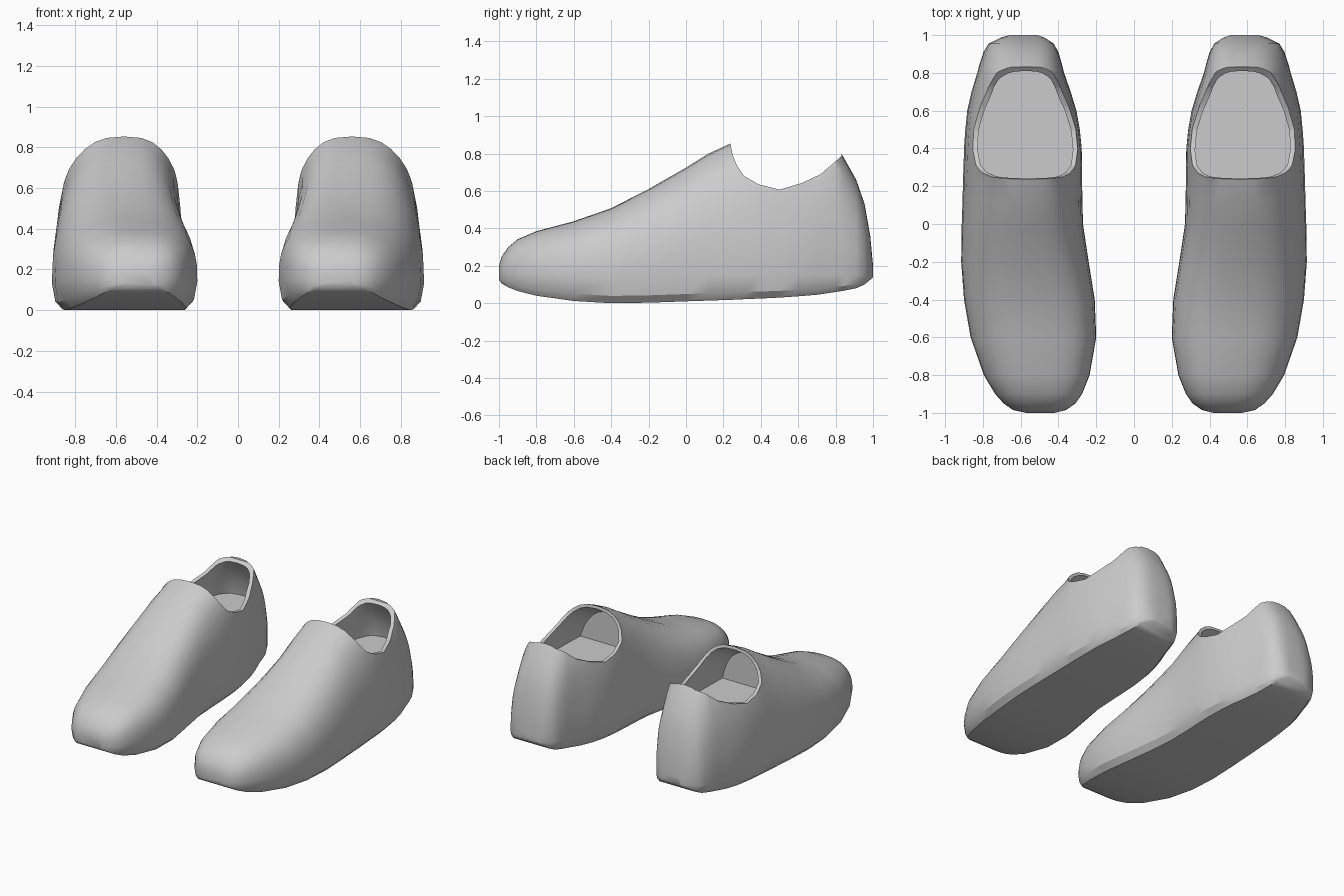
import bpy, bmesh, math
from mathutils import Vector

if "Cube" in bpy.data.objects:
    bpy.data.objects.remove(bpy.data.objects["Cube"])

# Cross-section stations along the shoe: y, inner x, outer x, bottom z, top z
STATIONS = [
    (-1.00, .42, .57, .125, .20), (-.985, .36, .64, .105, .25), (-.95, .31, .69, .085, .30),
    (-.90, .275, .735, .065, .342), (-.80, .235, .795, .04, .385), (-.60, .20, .865, .012, .438),
    (-.40, .208, .90, 0, .508), (-.20, .24, .915, .003, .61), (0, .27, .912, .01, .725),
    (.12, .273, .908, .014, .80), (.24, .275, .905, .018, .855), (.32, .275, .902, .022, .92),
    (.40, .277, .90, .025, .94), (.50, .287, .893, .03, .90), (.60, .305, .883, .037, .85),
    (.70, .335, .86, .045, .83), (.80, .37, .83, .06, .85), (.84, .38, .82, .066, .785),
    (.91, .40, .797, .08, .66), (.955, .425, .77, .10, .53), (.985, .47, .71, .125, .36),
    (1.00, .51, .66, .14, .20)]


def station(y):
    """Interpolate the station table at y."""
    for a, b in zip(STATIONS, STATIONS[1:]):
        if y <= b[0]:
            t = (y - a[0]) / (b[0] - a[0])
            return [p + (q - p) * t for p, q in zip(a, b)]
    return list(STATIONS[-1])


def section(y, xl, xr, zb, zt, n=2.7, steps=9):
    """One closed ring: flat sole, bevelled edge, rounded upper."""
    xc, w = (xl + xr) / 2, (xr - xl) / 2
    zw = min(.15, zb + .13, zb + (zt - zb) * .45)
    pts = [(xc - .84 * w, zb), (xc + .84 * w, zb), (xc + .95 * w, zb + (zw - zb) * .3)]
    for i in range(2 * steps + 1):
        t = math.pi * i / (2 * steps)
        c, s = math.cos(t), math.sin(t)
        v = abs(s) ** (2 / n)
        x = xc + math.copysign(abs(c) ** (2 / n), c) * w - .035 * v * v * zt
        pts.append((x, zw + (zt - zw) * v))
    pts.append((xc - .95 * w, zb + (zw - zb) * .3))
    return [Vector((x, y, z)) for x, z in pts]


def loft(rings):
    bm = bmesh.new()
    vs = [[bm.verts.new(p) for p in r] for r in rings]
    k = len(vs[0])
    for a, b in zip(vs, vs[1:]):
        for i in range(k):
            bm.faces.new((a[i], a[(i + 1) % k], b[(i + 1) % k], b[i]))
    bm.faces.new(vs[0])
    bm.faces.new(vs[-1])
    return bm


def to_object(name, bm):
    bmesh.ops.recalc_face_normals(bm, faces=bm.faces)
    me = bpy.data.meshes.new(name)
    bm.to_mesh(me)
    bm.free()
    ob = bpy.data.objects.new(name, me)
    bpy.context.collection.objects.link(ob)
    return ob


def cut(ob, cutter):
    m = ob.modifiers.new("cut", 'BOOLEAN')
    m.operation, m.solver, m.object = 'DIFFERENCE', 'EXACT', cutter
    bpy.context.view_layer.objects.active = ob
    bpy.ops.object.modifier_apply(modifier=m.name)
    bpy.data.objects.remove(cutter)


# Shoe body
shoe = to_object("shoes", loft([section(*s) for s in STATIONS]))

# Foot opening: side profile of the collar line, extruded across
COLLAR = [(.225, 1.2), (.236, .86), (.25, .79), (.27, .74), (.31, .68), (.39, .635), (.5, .607),
          (.62, .643), (.72, .69), (.83, .785), (.86, 1.2)]
collar = to_object("collar_cutter", loft([[Vector((x, y, z)) for y, z in COLLAR] for x in (.03, 1.2)]))

# Inner cavity: inset copy of the body with a flat insole
rings = []
for i in range(26):
    y = .02 + .93 * i / 25
    _, xl, xr, zb, zt = station(y + .025 * min(1, max(0, (y - .4) / .3)))
    rings.append(section(y, xl + .024, xr - .024, zb, zt - .024))
bm = loft(rings)
cap = bmesh.ops.bisect_plane(bm, geom=bm.verts[:] + bm.edges[:] + bm.faces[:],
                             plane_co=(0, 0, .47), plane_no=(0, 0, 1), clear_inner=True)
bmesh.ops.holes_fill(bm, edges=[e for e in bm.edges if e.is_boundary], sides=0)
cavity = to_object("cavity_cutter", bm)

cut(shoe, collar)
cut(shoe, cavity)

# Smooth upper, crisp sole and collar edges
bpy.context.view_layer.objects.active = shoe
shoe.select_set(True)
bpy.ops.object.shade_smooth_by_angle(angle=math.radians(32))

# Second shoe of the pair
mir = shoe.modifiers.new("pair", 'MIRROR')
mir.use_clip = False
mir.use_mirror_merge = False
